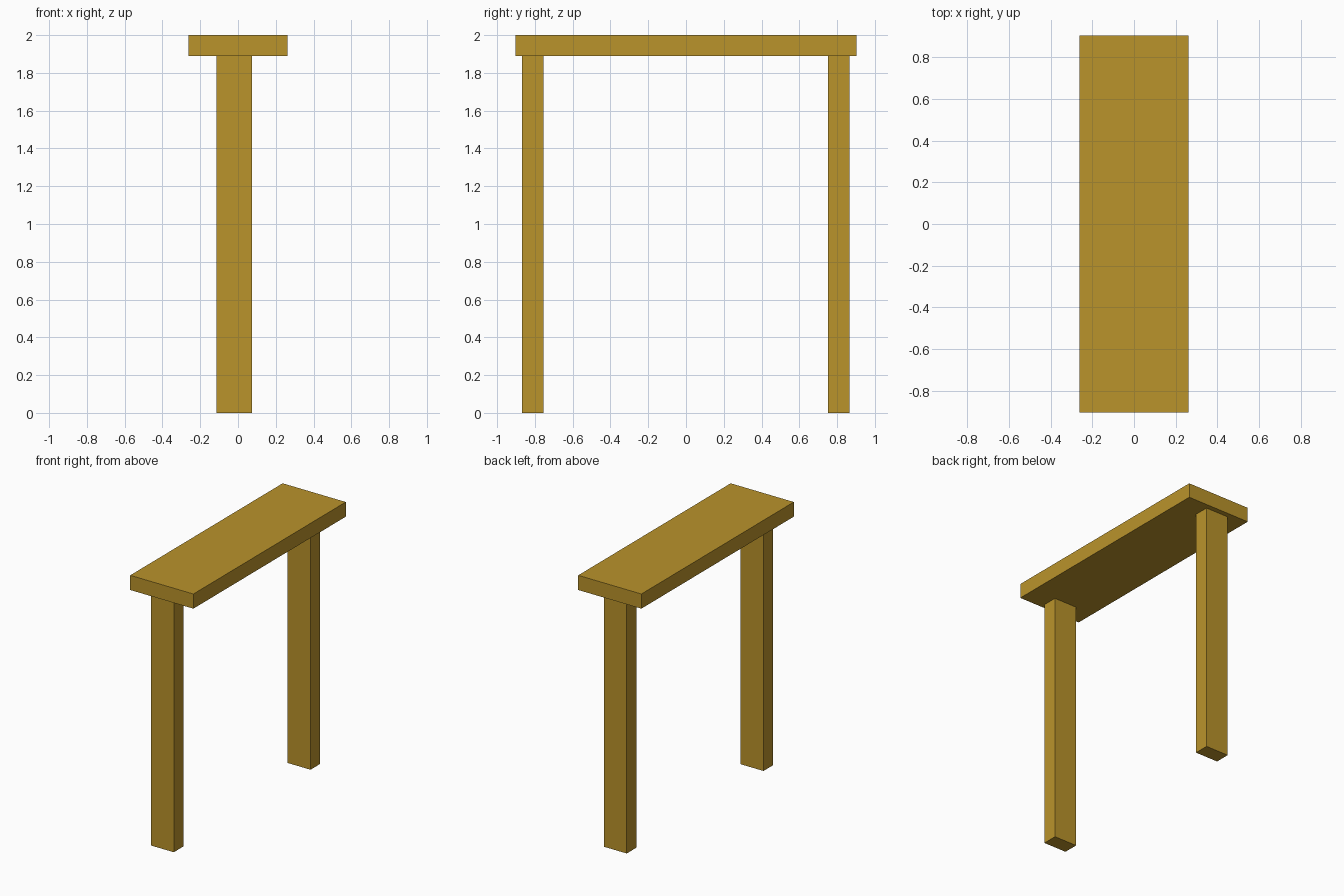
import bpy

# Remove the default object
cube = bpy.data.objects.get("Cube")
if cube:
    bpy.data.objects.remove(cube, do_unlink=True)

# Single ochre wood colour
wood = bpy.data.materials.new("ochre_wood")
wood.use_nodes = True
colour = (0.491, 0.292, 0.024, 1)
wood.diffuse_color = colour
wood.node_tree.nodes["Principled BSDF"].inputs["Base Color"].default_value = colour


def box(name, low, high):
    """Add a box spanning two opposite corners."""
    centre = [(a + b) / 2 for a, b in zip(low, high)]
    bpy.ops.mesh.primitive_cube_add(size=1, location=centre)
    obj = bpy.context.object
    obj.name = name
    obj.scale = [b - a for a, b in zip(low, high)]
    bpy.ops.object.transform_apply(location=False, rotation=False, scale=True)
    obj.data.materials.append(wood)
    return obj


UNDERSIDE = 1.89

# Long plank on top
box("top_plank", (-0.262, -0.903, UNDERSIDE), (0.262, 0.903, 2))

# One rectangular post near each end, set slightly off centre
for name, y in (("front_post", -0.868), ("back_post", 0.752)):
    box(name, (-0.114, y, 0), (0.075, y + 0.113, UNDERSIDE))
